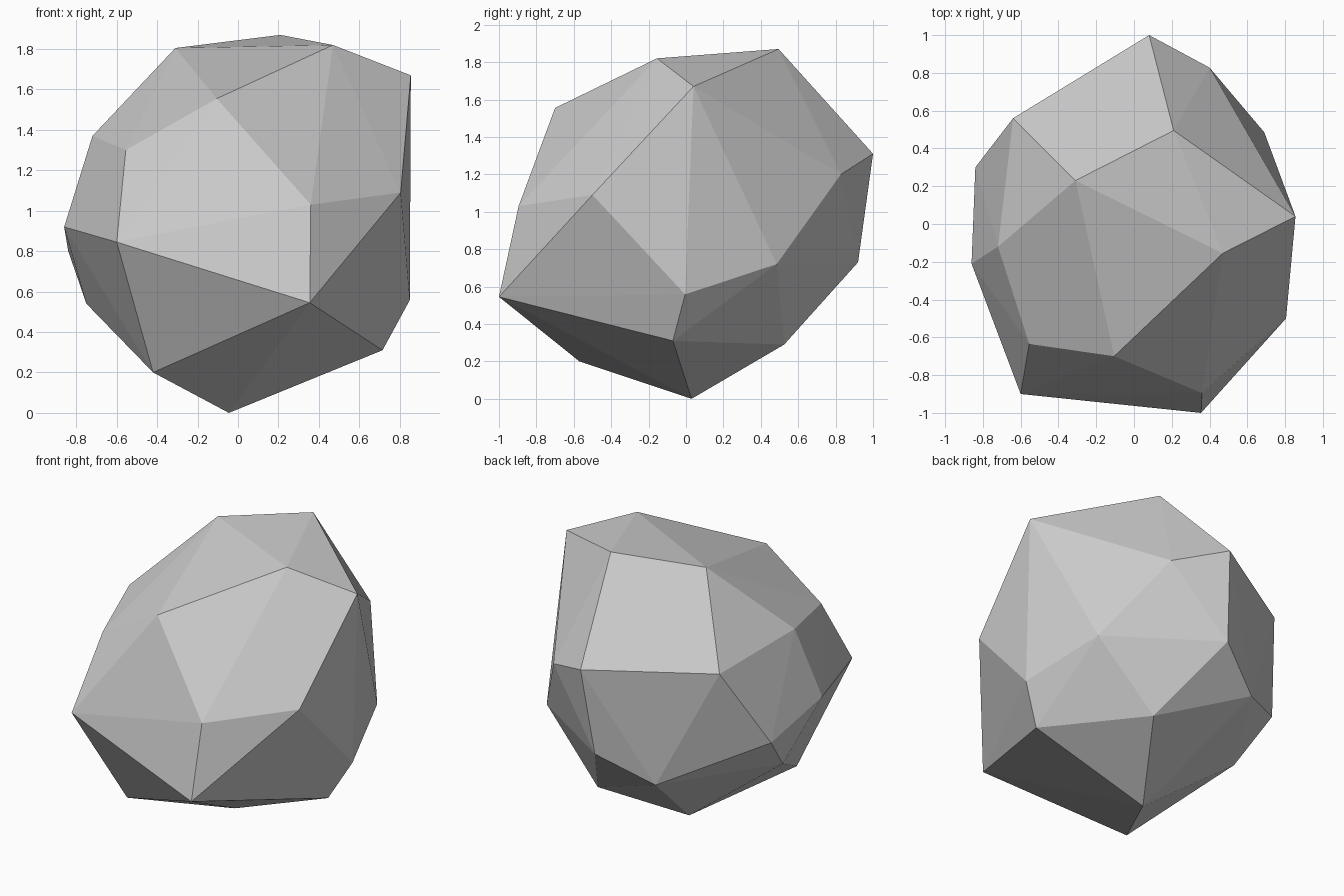
import bpy
import bmesh

# Remove the default cube only
default_cube = bpy.data.objects.get("Cube")
if default_cube:
    bpy.data.objects.remove(default_cube, do_unlink=True)


def make_material(name, colour):
    material = bpy.data.materials.new(name)
    material.use_nodes = True
    material.diffuse_color = colour
    shader = next(n for n in material.node_tree.nodes if n.type == "BSDF_PRINCIPLED")
    shader.inputs["Base Color"].default_value = colour
    shader.inputs["Roughness"].default_value = 0.9
    return material


def make_faceted_solid(name, corners, material):
    """Wrap flat facets tightly around a set of corner points."""
    bm = bmesh.new()
    for corner in corners:
        bm.verts.new(corner)
    bmesh.ops.convex_hull(bm, input=bm.verts[:], use_existing_faces=False)
    # Drop any corner that ended up inside the solid
    loose = [v for v in bm.verts if not v.link_faces]
    bmesh.ops.delete(bm, geom=loose, context="VERTS")
    bmesh.ops.recalc_face_normals(bm, faces=bm.faces[:])
    for face in bm.faces:
        face.smooth = False
    mesh = bpy.data.meshes.new(name)
    bm.to_mesh(mesh)
    bm.free()
    mesh.materials.append(material)
    solid = bpy.data.objects.new(name, mesh)
    bpy.context.collection.objects.link(solid)
    return solid


# Crown of the rock
crown = [
    (-.31, .23, 1.805), (.21, .495, 1.87), (.47, -.155, 1.82),
    (.855, .04, 1.67), (-.105, -.7, 1.555),
]
# Upper shoulder ring
shoulder = [
    (-.72, -.12, 1.37), (-.555, -.635, 1.3), (.36, -.895, 1.03),
    (.805, -.5, 1.09), (.4, .828, 1.2), (.08, 1, 1.31), (-.64, .56, 1.305),
]
# Widest part
waist = [
    (-.86, -.21, .92), (-.6, -.9, .845), (.355, -1, .545), (.85, -.005, .558),
    (.69, .485, .72), (.03, .92, .73), (-.84, .3, .8),
]
# Underside, tapering to the lowest point
base = [
    (-.75, .05, .54), (-.3, .75, .545), (.285, .525, .29),
    (.715, -.07, .31), (-.42, -.57, .2), (-.045, .03, 0),
]

stone_grey = make_material("stone grey", (.6, .6, .6, 1))
make_faceted_solid("rock", crown + shoulder + waist + base, stone_grey)
